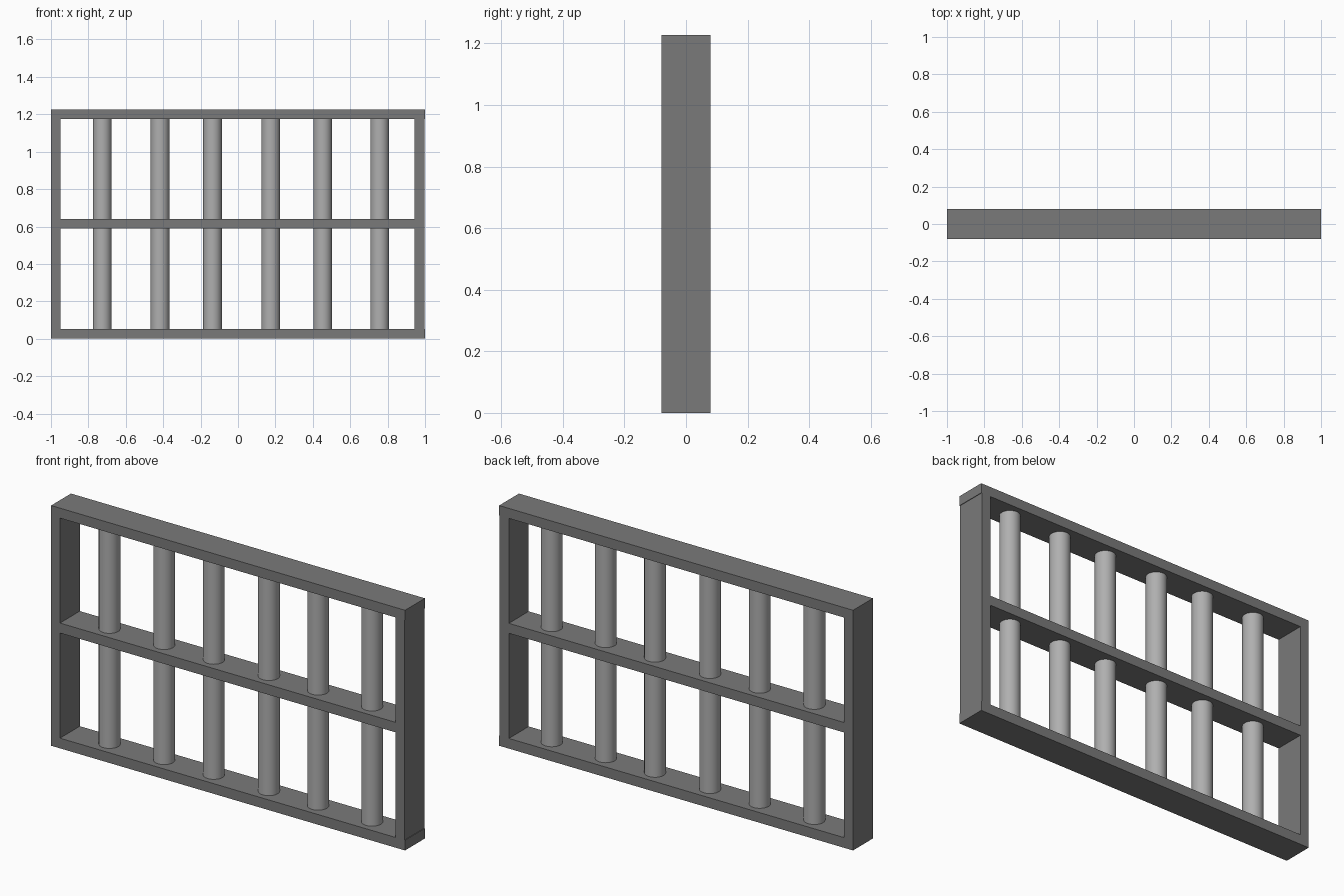
import bpy

if "Cube" in bpy.data.objects:
    bpy.data.objects.remove(bpy.data.objects["Cube"])

DEPTH = 0.16


def material(name, v):
    m = bpy.data.materials.new(name)
    m.diffuse_color = (v, v, v, 1)
    m.use_nodes = True
    m.node_tree.nodes["Principled BSDF"].inputs["Base Color"].default_value = m.diffuse_color
    return m


DARK = material("dark_grey", 0.195)
MID = material("mid_grey", 0.43)


def box(name, x0, x1, z0, z1):
    bpy.ops.mesh.primitive_cube_add(size=1, location=((x0 + x1) / 2, 0, (z0 + z1) / 2))
    ob = bpy.context.object
    ob.name = name
    ob.scale = (x1 - x0, DEPTH, z1 - z0)
    bpy.ops.object.transform_apply(location=False, rotation=False, scale=True)
    ob.data.materials.append(DARK)


def bar(name, x, z0, z1):
    bpy.ops.mesh.primitive_cylinder_add(vertices=32, radius=0.05, depth=z1 - z0,
                                        location=(x, 0, (z0 + z1) / 2))
    ob = bpy.context.object
    ob.name = name
    ob.data.materials.append(MID)
    bpy.ops.object.shade_smooth_by_angle()


# Horizontal rails
box("bottom_rail", -1, 1, 0, 0.052)
box("middle_rail", -0.95, 0.945, 0.589, 0.64)
box("top_rail", -1, 1, 1.176, 1.227)

# End posts, the right one set slightly inside the rail ends
box("left_post", -1, -0.95, 0.052, 1.176)
box("right_post", 0.945, 0.997, 0.052, 1.176)

# Round bars in the lower and upper openings
for i, x in enumerate((-0.726, -0.417, -0.136, 0.175, 0.453, 0.758), 1):
    bar(f"lower_bar_{i}", x, 0.052, 0.589)
    bar(f"upper_bar_{i}", x, 0.64, 1.176)
